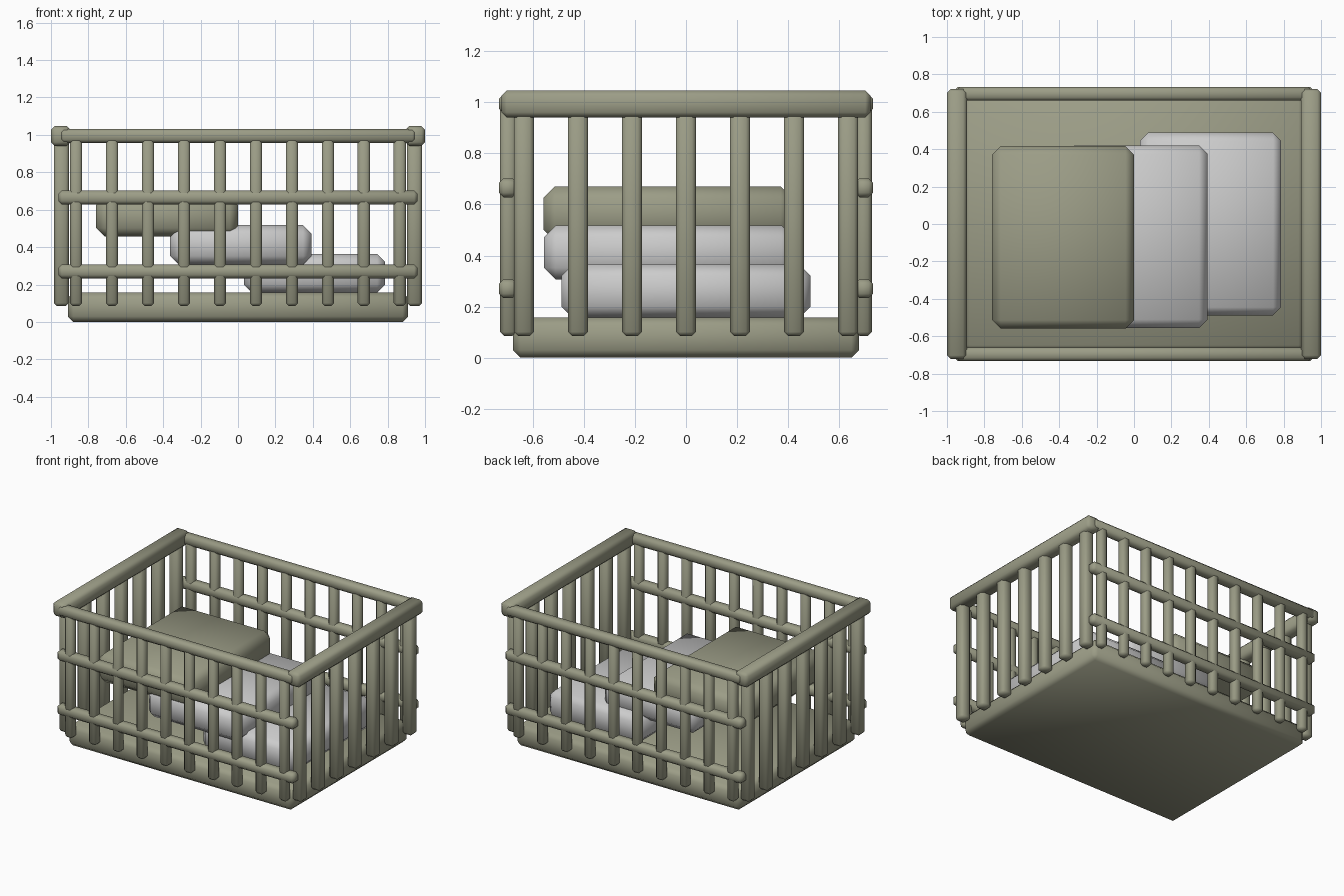
import bpy, math

if "Cube" in bpy.data.objects:
    bpy.data.objects.remove(bpy.data.objects["Cube"])

olive = bpy.data.materials.new("olive")
olive.diffuse_color = (0.33, 0.335, 0.24, 1)
olive.use_nodes = True
olive.node_tree.nodes["Principled BSDF"].inputs["Base Color"].default_value = olive.diffuse_color


def block(name, x, y, z, bevel, mat=olive):
    """Chamfered box given its (min, max) range on each axis."""
    lo, hi = zip(x, y, z)
    bpy.ops.mesh.primitive_cube_add(size=1, location=[(a + b) / 2 for a, b in zip(lo, hi)])
    o = bpy.context.object
    o.name = name
    o.scale = [b - a for a, b in zip(lo, hi)]
    bpy.ops.object.transform_apply(location=False, rotation=False, scale=True)
    m = o.modifiers.new("bevel", 'BEVEL')
    m.width, m.segments = bevel, 1
    bpy.ops.object.modifier_apply(modifier=m.name)
    bpy.ops.object.shade_smooth_by_angle(angle=math.radians(50))
    if mat:
        o.data.materials.append(mat)
    return o


def span(c, size):
    return (c - size / 2, c + size / 2)


# Solid floor slab
block("base", (-0.91, 0.91), (-0.678, 0.678), (0, 0.157), 0.03)

# Front and back walls: slats, two cross bars and a top rail
for side, s in (("front", -1), ("back", 1)):
    for i in range(10):
        block(f"{side}_slat", span(-0.866 + i * 0.1924, 0.066), span(s * 0.696, 0.064), (0.085, 1.0), 0.016)
    for zc in (0.27, 0.665):
        block(f"{side}_cross_bar", (-0.96, 0.96), span(s * 0.697, 0.072), span(zc, 0.074), 0.018)
    block(f"{side}_top_rail", (-0.95, 0.95), span(s * 0.696, 0.074), (0.957, 1.032), 0.018)

# End walls: thicker slats and a heavier top rail
for side, s in (("left", -1), ("right", 1)):
    for i in range(7):
        block(f"{side}_slat", span(s * 0.944, 0.08), span(-0.635 + i * 0.635 / 3, 0.078), (0.085, 1.0), 0.016)
    block(f"{side}_top_rail", span(s * 0.947, 0.106), (-0.722, 0.722), (0.941, 1.047), 0.02)

# Stacked bundles inside the crate
block("lower_bundle", (0.032, 0.787), (-0.488, 0.488), (0.157, 0.364), 0.043, None)
block("middle_bundle", (-0.363, 0.393), (-0.556, 0.42), (0.307, 0.517), 0.045, None)
block("upper_bundle", (-0.758, 0), (-0.559, 0.416), (0.457, 0.67), 0.045)
